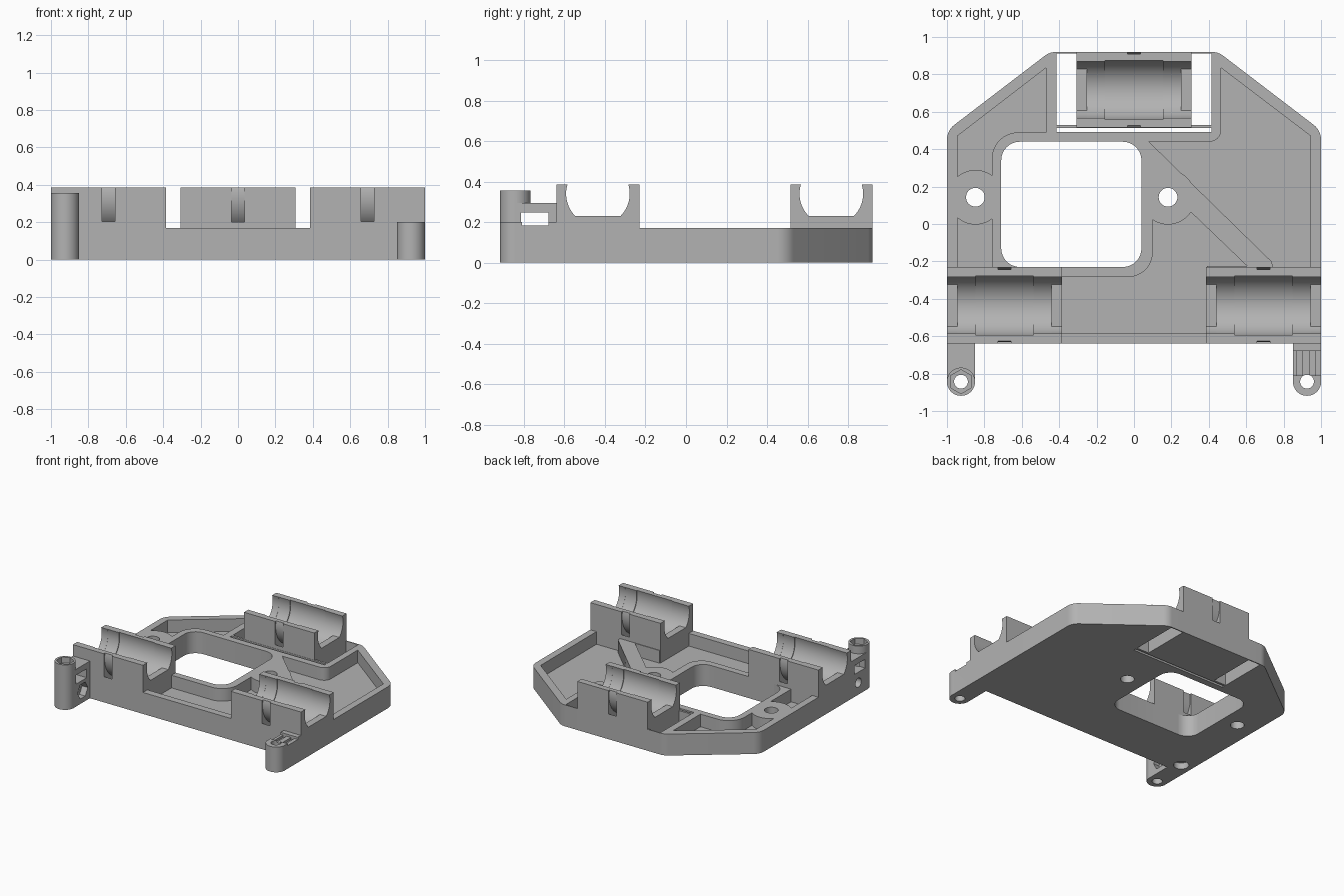
import bpy, bmesh, math
from mathutils import Vector, Matrix

if "Cube" in bpy.data.objects:
    bpy.data.objects.remove(bpy.data.objects["Cube"])

grey = bpy.data.materials.new("grey_plastic")
grey.use_nodes = True
grey.diffuse_color = (0.45, 0.45, 0.45, 1)
grey.node_tree.nodes["Principled BSDF"].inputs["Base Color"].default_value = (0.45, 0.45, 0.45, 1)


def add_mesh(name, bm):
    bmesh.ops.recalc_face_normals(bm, faces=bm.faces)
    me = bpy.data.meshes.new(name)
    bm.to_mesh(me)
    bm.free()
    ob = bpy.data.objects.new(name, me)
    bpy.context.collection.objects.link(ob)
    me.materials.append(grey)
    return ob


def prism(name, pts, z0, z1):
    """Extrude an outline; a third number on a point rounds that corner."""
    loop = []
    for i, p in enumerate(pts):
        c = Vector(p[:2])
        if len(p) == 2:
            loop.append(c)
            continue
        a = (Vector(pts[i - 1][:2]) - c).normalized()
        b = (Vector(pts[(i + 1) % len(pts)][:2]) - c).normalized()
        half = a.angle(b) / 2
        centre = c + (a + b).normalized() * p[2] / math.sin(half)
        s = c + a * p[2] / math.tan(half) - centre
        e = c + b * p[2] / math.tan(half) - centre
        turn = s.angle_signed(e)
        for k in range(9):
            loop.append(centre + Matrix.Rotation(-turn * k / 8, 2) @ s)
    bm = bmesh.new()
    face = bm.faces.new([bm.verts.new((v.x, v.y, z0)) for v in loop])
    up = bmesh.ops.extrude_face_region(bm, geom=[face])["geom"]
    bmesh.ops.translate(bm, vec=(0, 0, z1 - z0), verts=[g for g in up if isinstance(g, bmesh.types.BMVert)])
    return add_mesh(name, bm)


def box(name, x0, x1, y0, y1, z0, z1):
    return prism(name, [(x0, y0), (x1, y0), (x1, y1), (x0, y1)], z0, z1)


def rod(name, centre, r, length, axis="Z", sides=48):
    bm = bmesh.new()
    bmesh.ops.create_cone(bm, cap_ends=True, segments=sides, radius1=r, radius2=r, depth=length)
    if axis == "X":
        bmesh.ops.rotate(bm, verts=bm.verts, matrix=Matrix.Rotation(math.pi / 2, 3, "Y"))
    bmesh.ops.translate(bm, verts=bm.verts, vec=centre)
    return add_mesh(name, bm)


def combine(ob, others, op="DIFFERENCE"):
    """Apply booleans one by one and discard the helpers."""
    for other in others:
        mod = ob.modifiers.new("cut", "BOOLEAN")
        mod.object, mod.operation, mod.solver = other, op, "EXACT"
        bpy.context.view_layer.update()
        dg = bpy.context.evaluated_depsgraph_get()
        me = bpy.data.meshes.new_from_object(ob.evaluated_get(dg))
        ob.modifiers.clear()
        ob.data = me
        bpy.data.objects.remove(other)


TOP, FLOOR, HIGH = 0.17, 0.07, 0.385
holders = [("front_right_holder", -1, -0.385, -0.64, -0.23),
           ("front_left_holder", 0.385, 1, -0.64, -0.23),
           ("rear_holder", -0.308, 0.308, 0.515, 0.92)]

# Base plate outline
plate = prism("base_plate", [(-1, -0.64), (1, -0.64), (1, 0.5, 0.1), (0.45, 0.92, 0.1),
                             (-0.45, 0.92, 0.1), (-1, 0.5, 0.1)], 0, TOP)

# Recessed pockets between the ribs
pockets = [
    [(-0.945, 0), (-0.76, 0), (-0.76, 0.49, 0.14), (-0.47, 0.49), (-0.47, 0.835), (-0.945, 0.47)],
    [(-0.945, -0.235), (-0.76, -0.235), (-0.76, 0.1), (-0.945, 0.1)],
    [(0.08, 0.44), (0.735, -0.2), (0.745, -0.235), (0.945, -0.235), (0.945, 0.47),
     (0.465, 0.835), (0.465, 0.44, 0.06)],
    [(-0.39, -0.585), (0.39, -0.585), (0.39, -0.225), (0.605, -0.225), (0.235, 0.13),
     (0.1, 0.13), (0.1, -0.283, 0.13), (-0.39, -0.283)],
]
combine(plate, [prism("pocket", p, FLOOR, 0.5) for p in pockets])

# Screw hubs, then the large window and hub holes
hubs = [(-0.848, 0.143), (0.182, 0.143)]
combine(plate, [rod("hub", (x, y, TOP / 2), 0.146, TOP) for x, y in hubs], "UNION")
window = [(-0.71, -0.23, 0.1), (0.04, -0.23, 0.1), (0.04, 0.44, 0.1), (-0.71, 0.44, 0.1)]
combine(plate, [prism("window", window, -0.1, 0.5)])
combine(plate, [rod("hole", (x, y, 0), 0.05, 1) for x, y in hubs])

# Slots that free the rear holder, and room for all holders
combine(plate, [box("slot", -0.415, 0.415, 0.493, 0.513, -0.1, 0.5),
                box("bay", -0.415, 0.415, 0.53, 0.912, -0.1, 0.5)])
combine(plate, [box("seat", x0, x1, y0, y1, -0.1, 0.5) for n, x0, x1, y0, y1 in holders])

# Bearing holders with barrel, flat-floored end lips and strap channel
parts = [plate]
for name, x0, x1, y0, y1 in holders:
    ob = box(name, x0, x1, y0, y1, 0, HIGH)
    cx, cy, cz = (x0 + x1) / 2, (y0 + y1) / 2, 0.34
    lip = rod("lip", (cx, cy, cz), 0.157, 0.8, "X", 64)
    combine(lip, [box("lip_floor", cx - 1, cx + 1, cy - 0.3, cy + 0.3, 0, 0.23)])
    strap = rod("strap", (cx, cy, cz), 0.246, 0.07, "X", 64)
    combine(strap, [rod("core", (cx, cy, cz), 0.196, 0.2, "X", 64)])
    combine(ob, [lip,
                 rod("barrel", (cx, cy, cz), 0.158, 0.505, "X", 64),
                 rod("groove", (cx, cy, cz), 0.164, 0.31, "X", 64),
                 strap])
    parts.append(ob)

# Blind hole under the front right holder
combine(parts[1], [rod("blind_hole", (-0.908, -0.555, 0), 0.055, 0.1)])

# Tall belt post with nut trap, belt window and cross screw
px, py = -0.925, -0.843
tall = box("tall_belt_post", -1, -0.85, py, -0.64, 0, 0.295)
combine(tall, [rod("column", (px, py, 0.178), 0.0755, 0.356)], "UNION")
combine(tall, [box("belt_window", -1.1, -0.8, -0.815, -0.68, 0.178, 0.248),
               rod("screw_hole", (px, py, 0.2), 0.037, 1),
               rod("nut_trap", (px, py, 0.36), 0.064, 0.1, sides=6),
               rod("cross_hole", (px, -0.73, 0.095), 0.036, 0.4, "X"),
               rod("cross_nut", (-0.85, -0.73, 0.095), 0.064, 0.1, "X", 6)])
parts.append(tall)

# Short belt post with toothed groove
short = box("short_belt_post", 0.85, 1, py, -0.64, 0, 0.2)
combine(short, [rod("column", (-px, py, 0.1), 0.0755, 0.2)], "UNION")
combine(short, [box("belt_groove", 0.8, 1.1, -0.81, -0.68, 0.183, 0.3)])
combine(short, [box("tooth_gap", x, x + 0.03, -0.81, -0.68, 0.165, 0.3) for x in (0.872, 0.94)])
combine(short, [rod("screw_hole", (-px, py, 0.1), 0.037, 1)])
parts.append(short)

# Smooth the round surfaces, keep the edges sharp
for ob in bpy.context.view_layer.objects:
    ob.select_set(ob in parts)
bpy.context.view_layer.objects.active = plate
bpy.ops.object.shade_smooth_by_angle(angle=math.radians(30))
